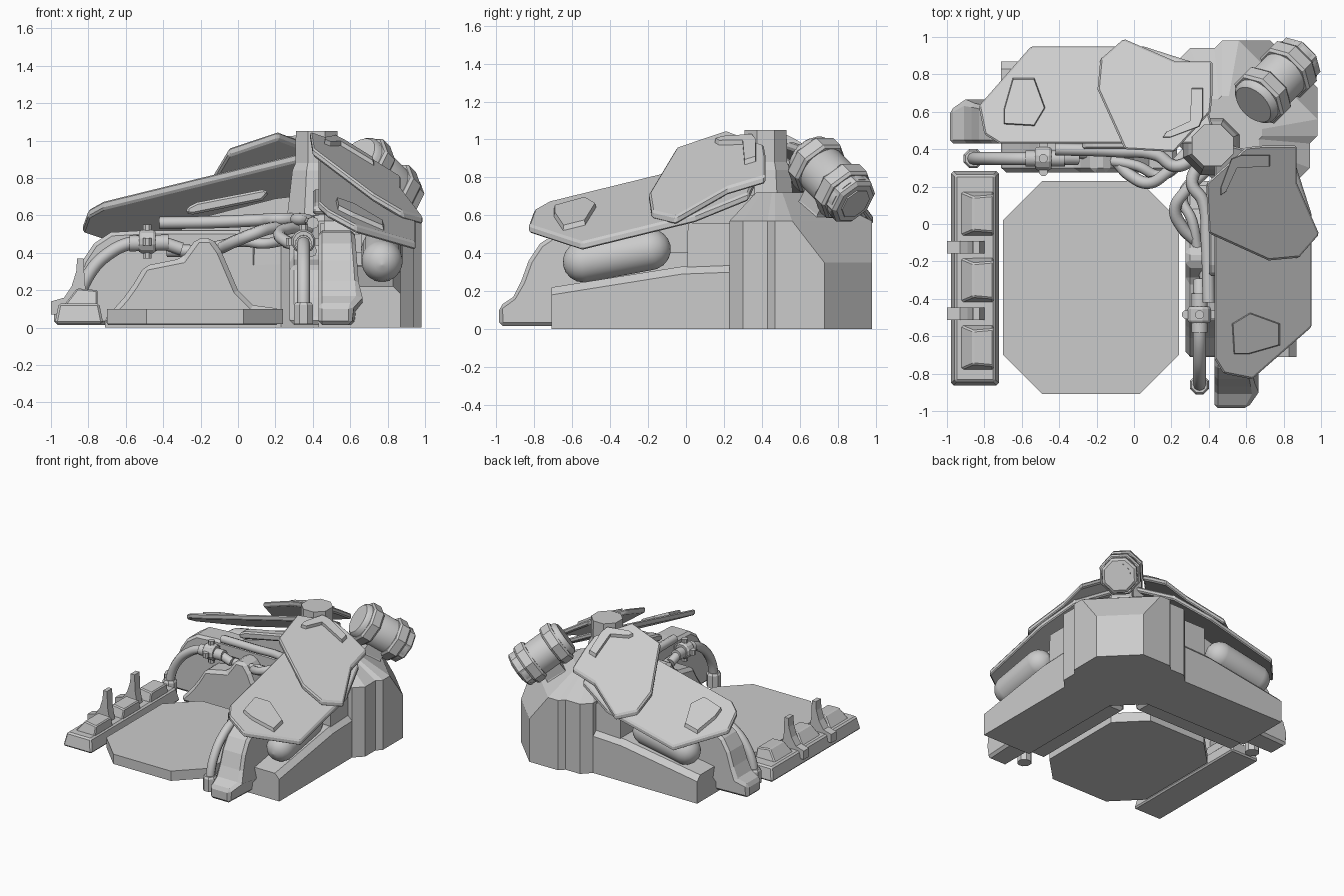
import bpy, bmesh, math
from mathutils import Vector

if "Cube" in bpy.data.objects:
    bpy.data.objects.remove(bpy.data.objects["Cube"])

# ---------- helpers (twin=True adds a copy mirrored across the diagonal x = y) ----------
def swap(p):
    return (p[1], p[0], p[2])

def mesh(name, verts, faces, bevel=0, smooth=False, twin=False):
    for i, vs in enumerate([verts, [swap(v) for v in verts]] if twin else [verts]):
        me = bpy.data.meshes.new(name)
        me.from_pydata([tuple(v) for v in vs], [], faces)
        bm = bmesh.new()
        bm.from_mesh(me)
        bmesh.ops.recalc_face_normals(bm, faces=bm.faces)
        if smooth:
            for f in bm.faces:
                f.smooth = len(f.verts) < 5
        bm.to_mesh(me)
        bm.free()
        ob = bpy.data.objects.new(name + ("_back" if i else "_right" if twin else ""), me)
        bpy.context.collection.objects.link(ob)
        if bevel:
            m = ob.modifiers.new("Bevel", "BEVEL")
            m.width, m.segments, m.limit_method = bevel, 1, "ANGLE"
            m.angle_limit = math.radians(40)

def loft(name, rings, **kw):
    n = len(rings[0])
    verts = [p for r in rings for p in r]
    faces = [tuple(range(n)), tuple(range(len(verts) - n, len(verts)))]
    for k in range(len(rings) - 1):
        for i in range(n):
            j = (i + 1) % n
            faces.append((k*n + i, k*n + j, (k+1)*n + j, (k+1)*n + i))
    mesh(name, verts, faces, **kw)

def side_prism(name, yz, x0, x1, **kw):
    loft(name, [[(x, y, z) for y, z in yz] for x in (x0, x1)], **kw)

def plate(name, xy, height, lift, thick, inset=0, **kw):
    cx = sum(p[0] for p in xy) / len(xy)
    cy = sum(p[1] for p in xy) / len(xy)
    def ring(dz, s):
        pts = [(cx + (x - cx)*s, cy + (y - cy)*s) for x, y in xy]
        return [(x, y, height(x, y) + dz) for x, y in pts]
    loft(name, [ring(lift - thick, 1), ring(lift, 1 - inset)], **kw)

def block(name, x0, x1, y0, y1, z0, z1, ins=0, **kw):
    loft(name, [[(x0+i, y0+i, z), (x1-i, y0+i, z), (x1-i, y1-i, z), (x0+i, y1-i, z)]
                for z, i in ((z0, 0), (z1, ins))], **kw)

def rod(name, stations, n=8, **kw):
    """Turned part: stations are (point, radius) along a straight axis."""
    a, b = Vector(stations[0][0]), Vector(stations[-1][0])
    d = (b - a).normalized()
    u = d.cross(Vector((0, 0, 1)))
    u = u.normalized() if u.length > 0.01 else Vector((1, 0, 0))
    v = d.cross(u)
    loft(name, [[Vector(p) + (u*math.cos(t) + v*math.sin(t))*r
                 for t in [2*math.pi*(k + .5)/n for k in range(n)]] for p, r in stations], **kw)

def tube(name, pts, r):
    for tag, ps in (("_right", pts), ("_back", [swap(p) for p in pts])):
        cu = bpy.data.curves.new(name, "CURVE")
        cu.dimensions, cu.bevel_depth, cu.bevel_resolution = "3D", r, 2
        cu.resolution_u, cu.use_fill_caps = 6, True
        sp = cu.splines.new("BEZIER")
        sp.bezier_points.add(len(ps) - 1)
        for bp, p in zip(sp.bezier_points, ps):
            bp.co = p
            bp.handle_left_type = bp.handle_right_type = "AUTO"
        bpy.context.collection.objects.link(bpy.data.objects.new(name + tag, cu))

# ---------- floor platform ----------
octo = [(-.49, -.91), (.03, -.91), (.24, -.70), (.24, .02), (.03, .23), (-.49, .23), (-.70, .02), (-.70, -.70)]
loft("platform", [[(x, y, z) for x, y in octo] for z in (.02, .10)])

# ---------- side rail with pads and hooks ----------
block("side_rail", -.98, -.72, -.865, .285, .02, .13, .022, bevel=.012)
for y in (.055, -.30, -.66):
    loft("rail_pad", [[(-.93, y-.12, .12), (-.75, y-.12, .12), (-.75, y+.12, .12), (-.93, y+.12, .12)],
                      [(-.86, y-.09, .21), (-.75, y-.10, .20), (-.75, y+.10, .20), (-.86, y+.09, .21)]], bevel=.008)
hook = [(-1.0, .07), (-1.0, .14), (-.93, .16), (-.89, .22), (-.865, .30), (-.86, .37), (-.825, .37), (-.82, .24), (-.80, .13), (-.82, .08)]
for y in (-.125, -.48):
    loft("rail_hook", [[(x, yy, z) for x, z in hook] for yy in (y-.033, y+.033)])

# ---------- corner body ----------
half = [(.87, .23), (.94, .30), (.94, .43), (.98, .47)]
def body_ring(z, cut, s=1):
    pts = half + [(.98, cut), (cut, .98)] + [(y, x) for x, y in half[::-1]] + [(.23, .43), (.43, .23)]
    return [(.47 + (x-.47)*s, .47 + (y-.47)*s, z) for x, y in pts]
loft("corner_body", [body_ring(0, .73), body_ring(.35, .73), body_ring(.57, .56), body_ring(.72, .56, .42)])

# ---------- arm bases, shoulders and legs ----------
loft("arm_base", [[(.43, y, 0), (.87, y, 0), (.87, y, z-.04), (.83, y, z), (.43, y, z)]
                  for y, z in ((-.71, .22), (-.02, .33), (.25, .34))], twin=True)
block("shoulder_block", .43, .84, 0, .40, .02, .56, .01, twin=True)
leg = [(-.985, .015), (-.985, .12), (-.91, .17), (-.87, .25), (-.83, .36), (-.77, .45), (-.68, .51), (-.5, .52), (.1, .52), (.1, .015)]
loft("leg", [[(.43, y, z) for y, z in leg],
             [(.61 if y < -.95 else .665 - .08*z, y, z) for y, z in leg]], bevel=.02, twin=True)
rib = [(-.32, .5), (-.27, .57), (.2, .69), (.45, .72), (.45, .4), (-.32, .4)]
side_prism("upper_rib", rib, .46, .66, twin=True)
side_prism("vent_strip", [(-.28, .61), (-.27, .645), (-.22, .67), (.14, .74), (.165, .72), (.13, .68), (-.24, .605)], .40, .48, bevel=.012, twin=True)

# ---------- inner stepped covers ----------
cover = [(-.72, .015), (-.70, .06), (-.61, .16), (-.56, .23), (-.50, .33), (-.30, .37), (-.22, .48), (-.14, .48), (-.09, .41), (0, .20), (.08, .12), (.23, .10), (.23, .015)]
side_prism("inner_cover", cover, .275, .46, bevel=.025, twin=True)

# ---------- armour plates ----------
def low(x, y):
    return .65 + .245*(y + .83) - .5*(x - .43)
def high(x, y):
    return 1.0 + .30*(y - .08) - .62*(x - .4)
plate("lower_plate", [(.43, -.72), (.48, -.80), (.63, -.83), (.95, -.55), (.95, .05), (.86, .33), (.52, .42), (.43, .36)],
      low, 0, .045, bevel=.01, twin=True)
plate("upper_plate", [(.385, .215), (.40, -.05), (.72, -.195), (.88, -.18), (.99, -.055), (.87, .22), (.87, .42), (.70, .42), (.60, .41)],
      high, 0, .045, bevel=.01, twin=True)
plate("plate_pad", [(.53, -.70), (.61, -.70), (.785, -.65), (.785, -.53), (.62, -.47), (.52, -.53)], low, .025, .045, .08, twin=True)
plate("plate_strip", [(.46, .15), (.49, .17), (.55, .30), (.73, .31), (.73, .37), (.57, .37), (.52, .35), (.46, .19)], high, .025, .045, .05, twin=True)

# ---------- side tanks ----------
a, b, R = Vector((.77, -.54, .355)), Vector((.77, -.19, .42)), .11
ax = (b - a).normalized()
arc = [math.radians(t) for t in (2, 20, 40, 60, 80, 90)]
caps = [(a - ax*R*math.cos(t), R*math.sin(t)) for t in arc] + [(b + ax*R*math.cos(t), R*math.sin(t)) for t in arc[::-1]]
rod("side_tank", caps, 24, smooth=True, twin=True)

# ---------- central tower ----------
rod("tower", [((.42, .42, .60), .17), ((.42, .42, .84), .14), ((.42, .42, .88), .122), ((.42, .42, 1.05), .12)], 8)

# ---------- diagonal barrel with bracket ----------
ax = Vector((1, 1, -1)).normalized()
def P(t):
    return Vector((.765, .765, .79)) + ax*t
rod("barrel_core", [(P(-.22), .115), (P(-.20), .135), (P(.19), .135)], 24, smooth=True)
rod("barrel_rim_inner", [(P(-.18), .15), (P(-.165), .163), (P(-.10), .163), (P(-.085), .15)], 8)
rod("barrel_rim_outer", [(P(.06), .15), (P(.075), .163), (P(.14), .163), (P(.155), .15)], 8)
rod("barrel_cap", [(P(.15), .14), (P(.205), .14), (P(.22), .12)], 8)
rod("barrel_core_end", [(P(.21), .09), (P(.228), .09)], 8)
rod("barrel_bracket", [((.67, .67, .54), .16), ((.70, .70, .64), .11), ((.76, .76, .76), .11)], 4)

# ---------- pipes, clamps and hoses ----------
tube("main_pipe", [(.35, -.86, .05), (.35, -.855, .14), (.35, -.80, .28), (.35, -.70, .39), (.35, -.56, .455), (.35, -.42, .455), (.35, -.30, .42)], .035)
rod("pipe_socket", [((.35, -.86, .02), .055), ((.35, -.86, .12), .055), ((.35, -.86, .135), .045)], 8, twin=True)
rod("pipe_clamp", [((.35, -.53, .46), .055), ((.35, -.515, .46), .065), ((.35, -.455, .46), .065), ((.35, -.44, .46), .055)], 12, twin=True)
rod("pipe_sleeve", [((.35, -.58, .45), .044), ((.35, -.37, .455), .044)], 12, smooth=True, twin=True)
for x, z in ((.35, .53), (.35, .39), (.28, .46), (.42, .46)):
    rod("clamp_bolt", [((x, -.485, z - .02), .025), ((x, -.485, z + .02), .025)], 8, twin=True)
tube("upper_hose", [(.40, -.42, .56), (.39, -.10, .565), (.37, .12, .575), (.31, .22, .58), (.36, .34, .58)], .033)
tube("wavy_hose", [(.39, -.38, .41), (.35, -.12, .42), (.26, -.02, .46), (.22, .08, .50), (.27, .17, .53), (.38, .28, .53)], .033)
tube("thin_hose", [(.34, -.14, .43), (.31, .02, .46), (.26, .14, .45), (.33, .26, .47)], .028)
